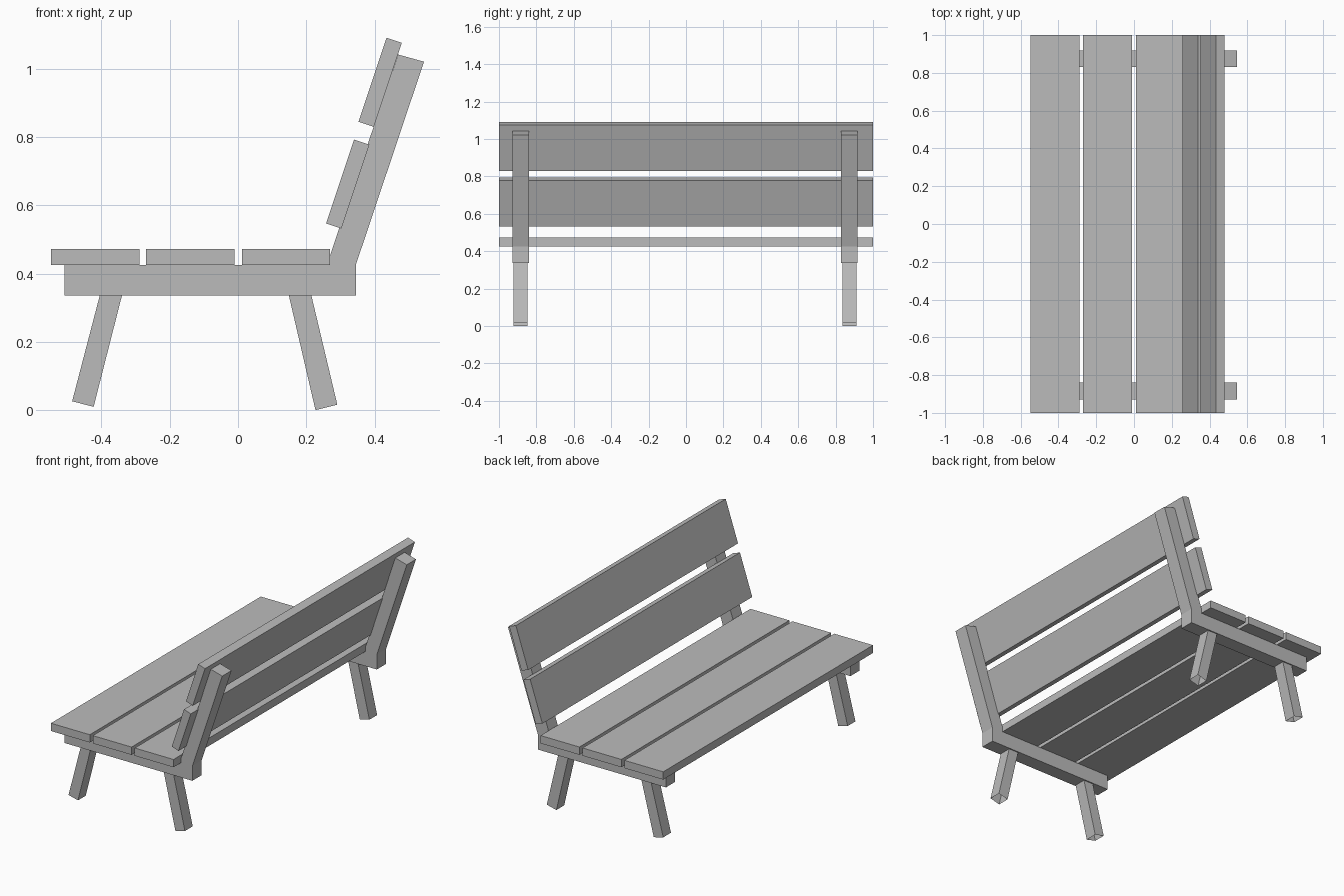
import bpy
import bmesh

cube = bpy.data.objects.get("Cube")
if cube:
    bpy.data.objects.remove(cube, do_unlink=True)

grey = bpy.data.materials.new("plain_grey")
grey.use_nodes = True
COLOUR = (0.5, 0.5, 0.5, 1)
grey.diffuse_color = COLOUR
grey.node_tree.nodes["Principled BSDF"].inputs["Base Color"].default_value = COLOUR


def prism(name, profile, y0, y1, open_bottom=False):
    """Extrude an x-z outline along y; optionally leave its first side open."""
    bm = bmesh.new()
    near = [bm.verts.new((x, y0, z)) for x, z in profile]
    far = [bm.verts.new((x, y1, z)) for x, z in profile]
    bm.faces.new(near)
    bm.faces.new(far[::-1])
    n = len(profile)
    for i in range(n):
        if open_bottom and i == 0:
            continue
        j = (i + 1) % n
        bm.faces.new((near[j], near[i], far[i], far[j]))
    bmesh.ops.recalc_face_normals(bm, faces=bm.faces)
    mesh = bpy.data.meshes.new(name)
    bm.to_mesh(mesh)
    bm.free()
    mesh.materials.append(grey)
    obj = bpy.data.objects.new(name, mesh)
    bpy.context.collection.objects.link(obj)
    return obj


# Seat planks
for i, x in enumerate((-0.548, -0.269, 0.011)):
    prism(f"seat_plank_{i + 1}",
          [(x, 0.425), (x + 0.259, 0.425), (x + 0.259, 0.472), (x, 0.472)], -1, 1)

# Leaning back planks
for name, x, z in (("lower_back_plank", 0.303, 0.532), ("upper_back_plank", 0.398, 0.83)):
    prism(name, [(x, z), (x + 0.082, z + 0.246), (x + 0.037, z + 0.261),
                 (x - 0.045, z + 0.015)], -1, 1)

# Side frames, each a seat rail bent up into a back post, with two splayed legs
FRAME = [(-0.509, 0.336), (0.345, 0.336), (0.345, 0.425), (0.545, 1.021),
         (0.469, 1.042), (0.26, 0.425), (-0.509, 0.425)]
FRONT_LEG = [(-0.486, 0.026), (-0.423, 0.01), (-0.34, 0.336), (-0.405, 0.336)]
REAR_LEG = [(0.227, 0), (0.291, 0.016), (0.215, 0.336), (0.149, 0.336)]
for side, y in (("right", -0.884), ("left", 0.874)):
    prism(f"{side}_frame", FRAME, y - 0.044, y + 0.044)
    prism(f"{side}_front_leg", FRONT_LEG, y - 0.037, y + 0.037, True)
    prism(f"{side}_rear_leg", REAR_LEG, y - 0.037, y + 0.037, True)
